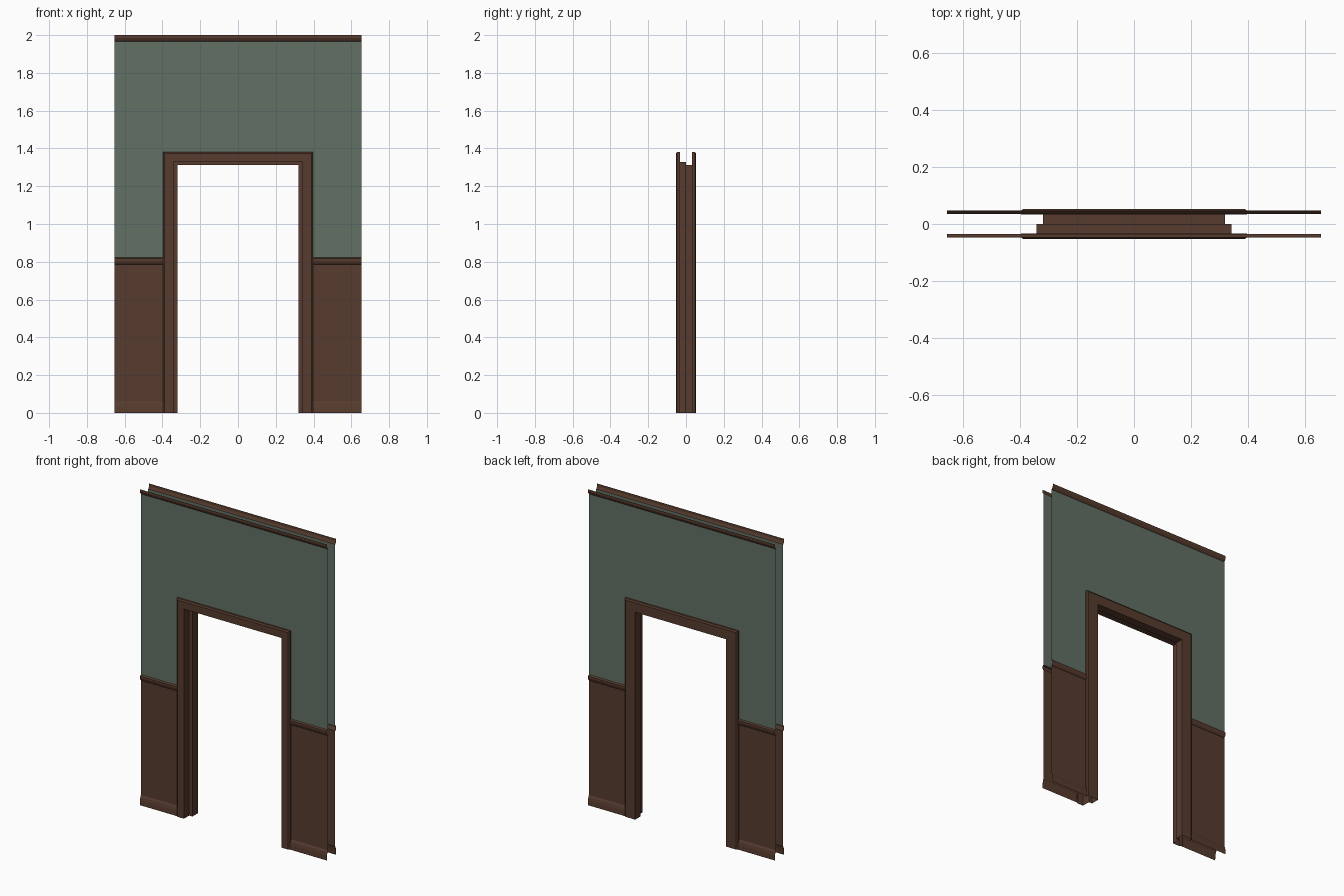
import bpy, bmesh

if "Cube" in bpy.data.objects:
    bpy.data.objects.remove(bpy.data.objects["Cube"])

W = 0.655          # half width of the wall
DOOR_X = 0.396     # outer edge of the door casing
DOOR_Z = 1.381     # top of the door casing
SKIN = 0.035       # wall surface distance from the centre plane
OUT = 0.047        # trim projection


def material(name, rgb):
    m = bpy.data.materials.new(name)
    m.diffuse_color = (*rgb, 1)
    m.use_nodes = True
    m.node_tree.nodes["Principled BSDF"].inputs["Base Color"].default_value = m.diffuse_color
    return m


wood = material("dark brown wood", (0.095, 0.044, 0.027))
paint = material("grey green paint", (0.122, 0.160, 0.128))


def finish(name, bm, mat):
    bmesh.ops.remove_doubles(bm, verts=bm.verts, dist=1e-5)
    me = bpy.data.meshes.new(name)
    bm.to_mesh(me)
    bm.free()
    me.materials.append(mat)
    ob = bpy.data.objects.new(name, me)
    bpy.context.collection.objects.link(ob)
    return ob


def strip(name, side, profile, spans, mat):
    """Extrude a (depth, z) profile along x for every span, on side -1 (front) or 1 (back)."""
    bm = bmesh.new()
    for x0, x1 in spans:
        rows = [(bm.verts.new((x0, side * d, z)), bm.verts.new((x1, side * d, z))) for d, z in profile]
        for (a, b), (c, d) in zip(rows, rows[1:]):
            bm.faces.new((a, b, d, c) if side < 0 else (b, a, c, d))
    return finish(name, bm, mat)


full = [(-W, W)]
legs = [(-W, -DOOR_X), (DOOR_X, W)]

for side, label in ((-1, "front"), (1, "back")):
    # skirting, panelling and rail stop at the door casing
    strip(label + "_skirting", side, [(OUT, 0), (0.045, 0.03), (0.041, 0.05), (SKIN, 0.06)], legs, wood)
    strip(label + "_panelling", side, [(SKIN, 0.06), (SKIN, 0.79)], legs, wood)
    strip(label + "_chair_rail", side,
          [(SKIN, 0.785), (0.041, 0.79), (OUT, 0.805), (OUT, 0.817), (SKIN, 0.822)], legs, wood)
    # painted wall beside and above the doorway
    strip(label + "_side_wall", side, [(SKIN, 0.82), (SKIN, DOOR_Z)], legs, paint)
    strip(label + "_upper_wall", side, [(SKIN, DOOR_Z), (SKIN, 1.97)], full, paint)
    # top moulding
    strip(label + "_top_moulding", side,
          [(SKIN, 1.966), (0.041, 1.972), (OUT, 1.985), (OUT, 2.0)], full, wood)

# door frame: casing, rebated jamb and casing as one profile (half width, y, height) swept round the opening
profile = [
    (DOOR_X, -0.033, DOOR_Z), (DOOR_X, -0.047, DOOR_Z), (0.388, -0.053, 1.373),
    (0.342, -0.053, 1.327), (0.342, 0, 1.327), (0.319, 0, 1.313),
    (0.319, 0.053, 1.313), (0.388, 0.053, 1.373), (DOOR_X, 0.047, DOOR_Z), (DOOR_X, 0.033, DOOR_Z),
]
bm = bmesh.new()
rings = [[bm.verts.new(p) for p in ((-x, y, 0), (-x, y, z), (x, y, z), (x, y, 0))] for x, y, z in profile]
for r, s in zip(rings, rings[1:]):
    for i in range(3):
        bm.faces.new((r[i], s[i], s[i + 1], r[i + 1]))
bmesh.ops.recalc_face_normals(bm, faces=bm.faces)
# the front casing must face -y
if min(bm.faces, key=lambda f: f.calc_center_median().y).normal.y > 0:
    bmesh.ops.reverse_faces(bm, faces=bm.faces)
finish("door_frame", bm, wood)
